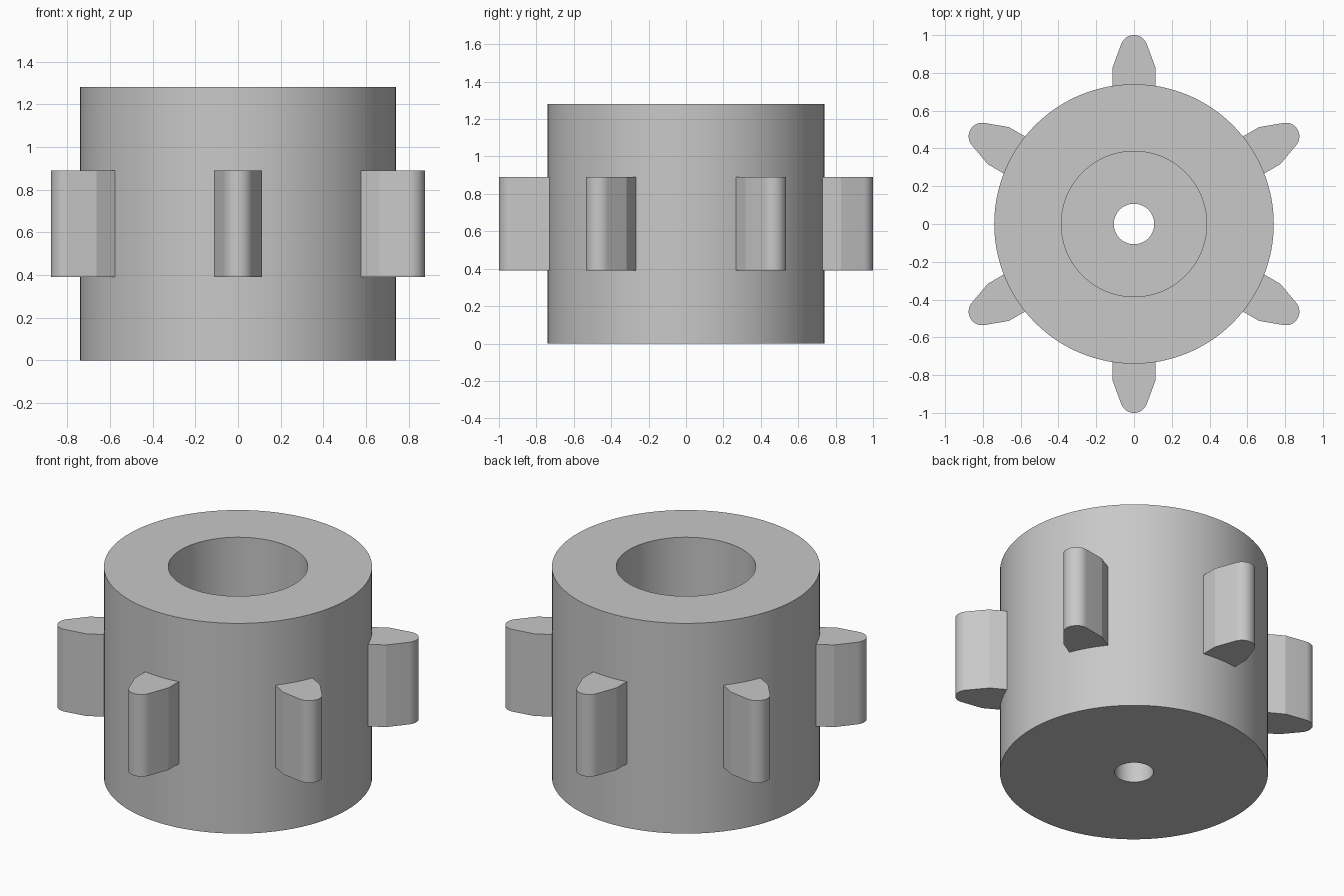
import bpy, bmesh
from math import cos, sin, pi, radians, atan2, acos, hypot

SEGMENTS = 96
BODY_RADIUS, BODY_HEIGHT = 0.74, 1.28
BORE_RADIUS, HOLE_RADIUS, BORE_FLOOR = 0.385, 0.107, 0.39
TOOTH_BOTTOM, TOOTH_TOP = 0.39, 0.89

cube = bpy.data.objects.get("Cube")
if cube:
    bpy.data.objects.remove(cube, do_unlink=True)

GREY = (0.58, 0.58, 0.58, 1)
grey = bpy.data.materials.new("plain grey")
grey.use_nodes = True
grey.diffuse_color = GREY
grey.node_tree.nodes["Principled BSDF"].inputs["Base Color"].default_value = GREY


def finish(bm, name):
    """Turn a bmesh into a smooth-shaded object with crisp edges."""
    bmesh.ops.recalc_face_normals(bm, faces=bm.faces)
    mesh = bpy.data.meshes.new(name)
    bm.to_mesh(mesh)
    bm.free()
    mesh.materials.append(grey)
    obj = bpy.data.objects.new(name, mesh)
    bpy.context.collection.objects.link(obj)
    bpy.ops.object.select_all(action="DESELECT")
    obj.select_set(True)
    bpy.context.view_layer.objects.active = obj
    bpy.ops.object.shade_smooth_by_angle(angle=radians(20))
    return obj


# Hub: a closed profile turned around z, with a stepped bore
profile = [(HOLE_RADIUS, 0), (BODY_RADIUS, 0), (BODY_RADIUS, BODY_HEIGHT),
           (BORE_RADIUS, BODY_HEIGHT), (BORE_RADIUS, BORE_FLOOR),
           (HOLE_RADIUS, BORE_FLOOR)]
bm = bmesh.new()
verts = [bm.verts.new((r, 0, z)) for r, z in profile]
edges = [bm.edges.new((a, b)) for a, b in zip(verts, verts[1:] + verts[:1])]
bmesh.ops.spin(bm, geom=verts + edges, cent=(0, 0, 0), axis=(0, 0, 1),
               angle=2 * pi, steps=SEGMENTS, use_merge=True)
bmesh.ops.remove_doubles(bm, verts=bm.verts, dist=0.0001)
finish(bm, "hub")

# Tooth outline: straight root, tapering flanks tangent to a round tip
HALF_WIDTH, SHOULDER, TIP_RADIUS = 0.113, 0.83, 0.072
tip_centre = 1 - TIP_RADIUS
dx, dy = SHOULDER - tip_centre, HALF_WIDTH
start = atan2(dy, dx) - acos(TIP_RADIUS / hypot(dx, dy))
ARC_STEPS = 16
arc = [start - 2 * start * i / ARC_STEPS for i in range(ARC_STEPS + 1)]
outline = [(0.68, HALF_WIDTH), (SHOULDER, HALF_WIDTH)]
outline += [(tip_centre + TIP_RADIUS * cos(a), TIP_RADIUS * sin(a)) for a in arc]
outline += [(SHOULDER, -HALF_WIDTH), (0.68, -HALF_WIDTH)]

# Six teeth around the hub
for i in range(6):
    bm = bmesh.new()
    face = bm.faces.new([bm.verts.new((x, y, TOOTH_BOTTOM)) for x, y in outline])
    top = bmesh.ops.extrude_face_region(bm, geom=[face])["geom"]
    bmesh.ops.translate(bm, vec=(0, 0, TOOTH_TOP - TOOTH_BOTTOM),
                        verts=[g for g in top if isinstance(g, bmesh.types.BMVert)])
    tooth = finish(bm, f"tooth_{i + 1}")
    tooth.rotation_euler.z = radians(30 + 60 * i)
